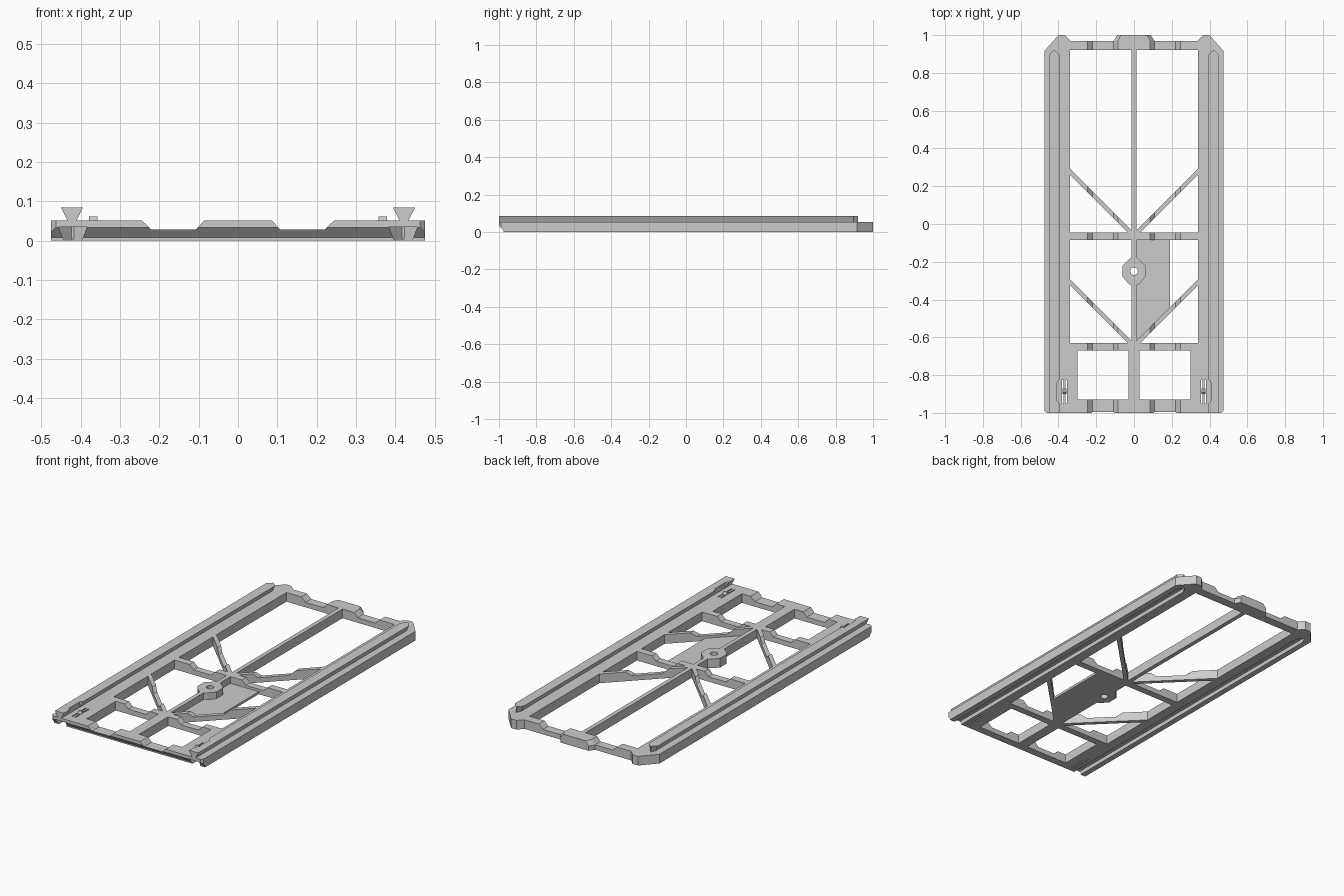
import bpy, bmesh, math

if "Cube" in bpy.data.objects:
    bpy.data.objects.remove(bpy.data.objects["Cube"])

TOP, LOW = 0.052, 0.028   # full height and dipped height of the frame


def plan(u, v, t):        # outline in xy, extruded in z
    return (u, v, t)


def along_y(u, v, t):     # section in xz, extruded in y
    return (u, t, v)


def along_x(u, v, t):     # section in yz, extruded in x
    return (t, u, v)


def prism(name, pts, lo, hi, fn=plan):
    bm = bmesh.new()
    a = [bm.verts.new(fn(u, v, lo)) for u, v in pts]
    b = [bm.verts.new(fn(u, v, hi)) for u, v in pts]
    n = len(pts)
    bm.faces.new(a)
    bm.faces.new(b[::-1])
    for i in range(n):
        j = (i + 1) % n
        bm.faces.new((a[i], b[i], b[j], a[j]))
    bmesh.ops.recalc_face_normals(bm, faces=bm.faces)
    me = bpy.data.meshes.new(name)
    bm.to_mesh(me)
    bm.free()
    ob = bpy.data.objects.new(name, me)
    bpy.context.collection.objects.link(ob)
    return ob


def rect(x0, y0, x1, y1):
    return [(x0, y0), (x1, y0), (x1, y1), (x0, y1)]


def apply(ob, mod):
    bpy.context.view_layer.objects.active = ob
    bpy.ops.object.modifier_apply(modifier=mod.name)


def cut(ob, cutter):
    m = ob.modifiers.new("cut", 'BOOLEAN')
    m.operation, m.solver, m.object = 'DIFFERENCE', 'EXACT', cutter
    apply(ob, m)
    bpy.data.objects.remove(cutter)


def mirror(ob):
    m = ob.modifiers.new("mirror", 'MIRROR')
    m.use_mirror_merge = False
    apply(ob, m)


def front_chamfer():
    pts = [(-1.1, -0.1), (-0.975, -0.1), (-0.975, 0.008), (-1.0, 0.034), (-1.1, 0.034)]
    return prism("cutter", pts, -0.6, 0.6, along_x)


def pointed(half, cx, tip, base):
    """Squeeze a dovetail section to a point at its far end."""
    bm = bmesh.new()
    rings = []
    for y, k in ((base, 1), (tip - half[1] * 0.9, 1), (tip, 0.1)):
        rings.append([bm.verts.new((cx + sx * k * w, y, z)) for sx, w, z in (
            (-1, half[0], half[2]), (1, half[0], half[2]),
            (1, half[1], half[3]), (-1, half[1], half[3]))])
    for p, q in zip(rings, rings[1:]):
        for i in range(4):
            j = (i + 1) % 4
            bm.faces.new((p[i], p[j], q[j], q[i]))
    bm.faces.new(rings[0])
    bm.faces.new(rings[-1])
    bmesh.ops.recalc_face_normals(bm, faces=bm.faces)
    me = bpy.data.meshes.new("dovetail")
    bm.to_mesh(me)
    bm.free()
    ob = bpy.data.objects.new("dovetail_rib", me)
    bpy.context.collection.objects.link(ob)
    return ob


# side rails: dovetail groove underneath, chamfered front, clip slots
rail = prism("side_rails", [
    (0.30, -1), (0.463, -1), (0.475, -0.988), (0.475, 0.915), (0.40, 1.0), (0.365, 1.0),
    (0.335, 0.97), (0.335, 0.92), (0.34, 0.92), (0.34, -0.67), (0.30, -0.67)], 0, TOP)
cut(rail, pointed((0.022, 0.036, -0.002, 0.035), 0.42, 0.92, -1.1))
cut(rail, front_chamfer())
for x in (0.359, 0.377):
    cut(rail, prism("cutter", rect(x - 0.003, -0.95, x + 0.003, -0.825), -0.1, 0.1))
mirror(rail)

# dovetail ribs on top, notched beside the clips
rib = pointed((0.012, 0.028, TOP, 0.085), 0.422, 0.92, -1.0)
cut(rib, prism("cutter", [(0.35, -0.95), (0.395, -0.95), (0.408, -0.935), (0.408, -0.84),
                          (0.395, -0.825), (0.35, -0.825)], 0.04, 0.1))
mirror(rib)

# spring clip nubs
nub = prism("clip_nubs", [(-0.90, 0.045), (-0.90, TOP), (-0.89, 0.062), (-0.88, 0.062),
                          (-0.87, TOP), (-0.87, 0.045)], 0.357, 0.379, along_x)
mirror(nub)

# crossbars with two dips each
dip = [(0.245, TOP), (0.22, LOW), (0.108, LOW), (0.085, TOP)]
for name, h, y0, y1 in (("back_crossbar", 0.335, 0.92, 0.97), ("middle_crossbar", 0.34, -0.085, -0.045),
                        ("lower_crossbar", 0.34, -0.67, -0.63), ("front_crossbar", 0.30, -1, -0.93)):
    sec = [(-h, 0), (h, 0), (h, TOP)] + dip + [(-x, z) for x, z in dip[::-1]] + [(-h, TOP)]
    bar = prism(name, sec, y0, y1, along_y)
    if name == "front_crossbar":
        cut(bar, front_chamfer())

# centre stop block on the back edge, narrowing outwards
prism("back_stop", [(-0.108, 0), (0.108, 0), (0.108, LOW), (0.085, TOP), (-0.085, TOP), (-0.108, LOW)],
      0.97, 1.0, lambda u, v, t: (u * (1 if t < 0.98 else 0.82), t, v))

# central spine with eight-sided screw boss
side = [(0.03, -0.93), (0.03, -0.65), (0.012, -0.632), (0.012, -0.325), (0.03, -0.315), (0.06, -0.28),
        (0.06, -0.22), (0.03, -0.19), (0.012, -0.175), (0.012, 0.92)]
spine = prism("centre_spine", side + [(-x, y) for x, y in side[::-1]], 0, TOP)
ring = [(0.02 * math.cos(i * math.tau / 24), -0.25 + 0.02 * math.sin(i * math.tau / 24)) for i in range(24)]
cut(spine, prism("cutter", ring, -0.1, 0.1))

# diagonal braces, sheared 45 degrees with the same dips
for name, y in (("upper_braces", -0.065), ("lower_braces", -0.65)):
    sec = [(0.005, 0), (0.345, 0), (0.345, TOP)] + dip + [(0.005, TOP)]
    mirror(prism(name, sec, y - 0.014, y + 0.018, lambda u, v, t: (u, t + u, v)))

# thin infill panel beside the spine
prism("panel", [(0.012, -0.63), (0.19, -0.455), (0.19, -0.085), (0.012, -0.085), (0.012, -0.20),
                (0.03, -0.20), (0.06, -0.23), (0.06, -0.27), (0.03, -0.30), (0.012, -0.30)], 0, 0.014)
